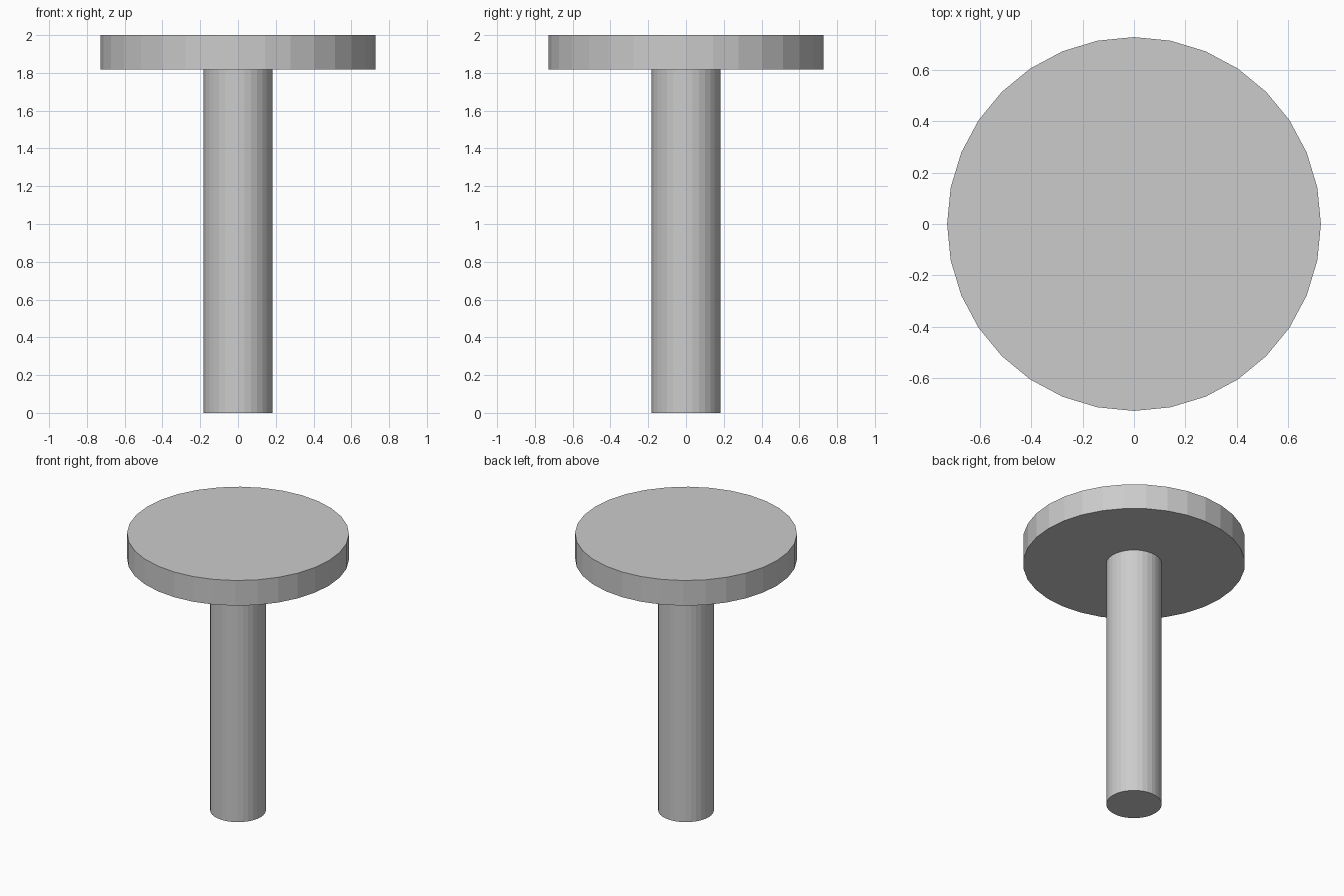
import bpy

if "Cube" in bpy.data.objects:
    bpy.data.objects.remove(bpy.data.objects["Cube"])


def cylinder(name, radius, z_bottom, z_top, sides=32):
    bpy.ops.mesh.primitive_cylinder_add(
        vertices=sides, radius=radius, depth=z_top - z_bottom,
        location=(0, 0, (z_bottom + z_top) / 2))
    bpy.context.object.name = name


HEAD_BOTTOM = 1.818

# Straight round shaft
cylinder("shaft", 0.182, 0, HEAD_BOTTOM)

# Flat disc head
cylinder("head", 0.727, HEAD_BOTTOM, 2)
